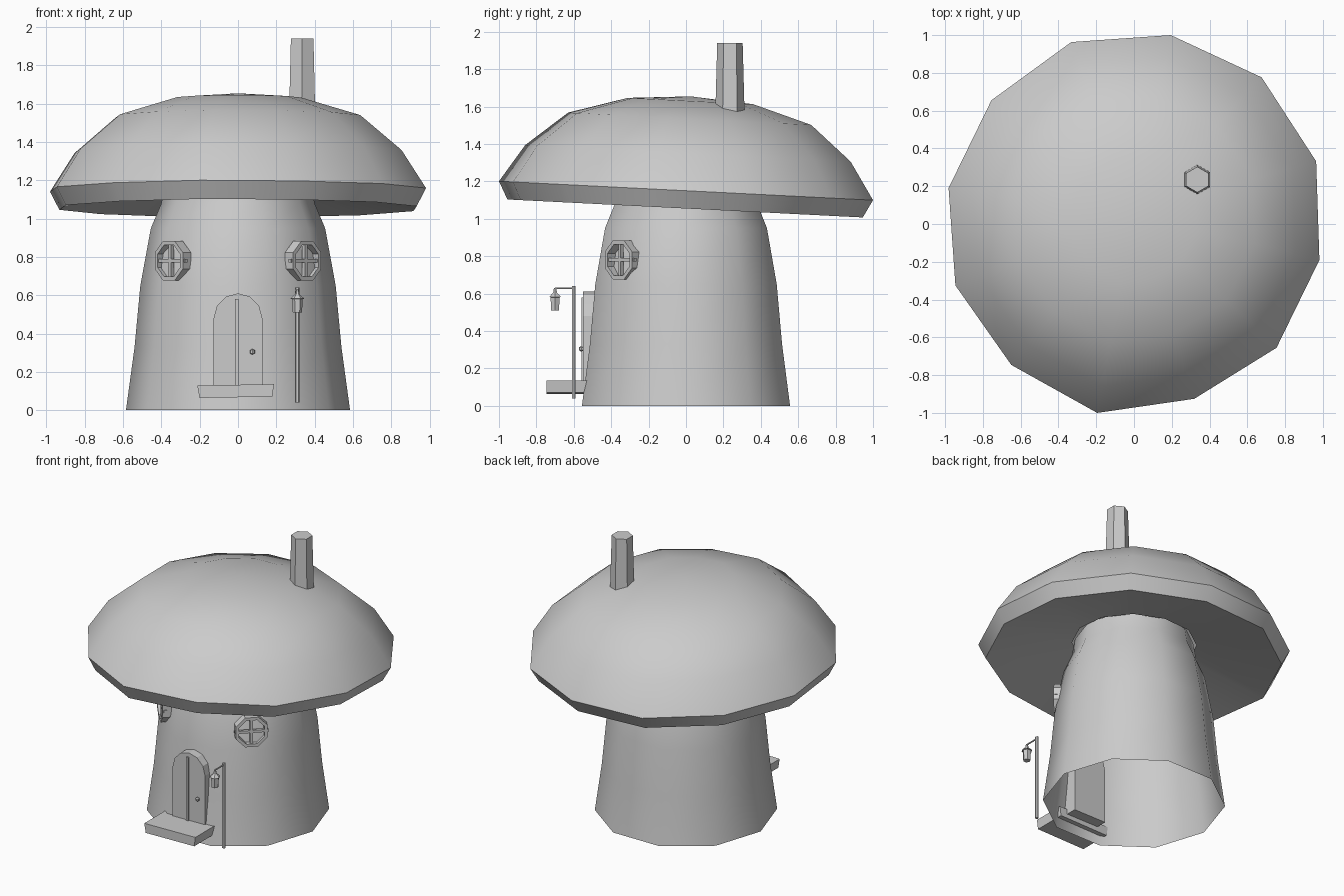
import bpy, bmesh, math
from mathutils import Matrix, Vector

cube = bpy.data.objects.get("Cube")
if cube:
    bpy.data.objects.remove(cube, do_unlink=True)

grey = bpy.data.materials.new("plain_grey")
grey.use_nodes = True
grey.diffuse_color = (0.6, 0.6, 0.6, 1)
grey.node_tree.nodes["Principled BSDF"].inputs["Base Color"].default_value = (0.6, 0.6, 0.6, 1)


def finish(name, bm, matrix=Matrix(), smooth=0):
    bmesh.ops.recalc_face_normals(bm, faces=bm.faces)
    mesh = bpy.data.meshes.new(name)
    bm.to_mesh(mesh)
    bm.free()
    mesh.materials.append(grey)
    ob = bpy.data.objects.new(name, mesh)
    bpy.context.collection.objects.link(ob)
    ob.matrix_world = matrix
    if smooth:
        bpy.ops.object.select_all(action='DESELECT')
        ob.select_set(True)
        bpy.context.view_layer.objects.active = ob
        bpy.ops.object.shade_smooth_by_angle(angle=math.radians(smooth))
    return ob


def lathe(name, profile, sides, turn=0, wobble=None, matrix=Matrix(), smooth=0,
          cap_start=False, cap_end=False, loop=False):
    """Rings of (radius, z) joined into a skin; radius 0 closes to a point."""
    bm = bmesh.new()
    rings = []
    for r, z in profile:
        if r == 0:
            rings.append([bm.verts.new((0, 0, z))] * sides)
            continue
        ring = []
        for i in range(sides):
            a = math.radians(turn) + math.tau * i / sides
            rr = r * (wobble[i] if wobble else 1)
            ring.append(bm.verts.new((rr * math.cos(a), rr * math.sin(a), z)))
        rings.append(ring)
    pairs = list(zip(rings, rings[1:]))
    if loop:
        pairs.append((rings[-1], rings[0]))
    for low, high in pairs:
        for i in range(sides):
            j = (i + 1) % sides
            corners = list(dict.fromkeys((low[i], low[j], high[j], high[i])))
            bm.faces.new(corners)
    if cap_start:
        bm.faces.new(rings[0])
    if cap_end:
        bm.faces.new(rings[-1])
    return finish(name, bm, matrix, smooth)


def box(name, centre, size, matrix=Matrix(), taper=1):
    bm = bmesh.new()
    bmesh.ops.create_cube(bm, size=1)
    for v in bm.verts:
        k = taper if v.co.z < 0 else 1
        v.co = Vector((v.co.x * size[0] * k, v.co.y * size[1], v.co.z * size[2]))
    return finish(name, bm, matrix @ Matrix.Translation(centre))


def rod(name, start, end, radius, sides=6):
    start, end = Vector(start), Vector(end)
    spin = (end - start).to_track_quat('Z', 'Y').to_matrix().to_4x4()
    return lathe(name, [(radius, 0), (radius, (end - start).length)], sides,
                 matrix=Matrix.Translation(start) @ spin, cap_start=True, cap_end=True)


# Hollow stem, open at the bottom
lathe("stem", [(.585, 0), (.54, .33), (.51, .65), (.455, .95), (.40, 1.08), (.38, 1.2)],
      10, smooth=50)

# Mushroom cap, leaning back a little, with a hollow underside
tilt = Matrix.Translation((0, 0, 1.15)) @ Matrix.Rotation(math.radians(-2.9), 4, 'X')
uneven = [1.02, 1.03, 1.02, 1.02, 1, 1, 1, .99, 1.02, .98, 1.0, 1.0]
lathe("cap", [(.40, .03), (.95, -.095), (1, 0), (.87, .2), (.65, .385), (.335, .48), (0, .505)],
      12, turn=19, wobble=uneven, matrix=tilt, smooth=45)

# Chimney
lathe("chimney", [(.08, 1.5), (.068, 1.94)], 6, turn=30,
      matrix=Matrix.Translation((.335, .235, 0)), cap_start=True, cap_end=True)

# Arched door slab
bm = bmesh.new()
half, spring = .127, .48
outline = [(-half, .1), (half, .1)]
for i in range(7):
    a = math.pi * i / 6
    outline.append((half * math.cos(a), spring + .13 * math.sin(a)))
face = bm.faces.new([bm.verts.new((x, -.55, z)) for x, z in outline])
extruded = bmesh.ops.extrude_face_region(bm, geom=[face])
for v in extruded["geom"]:
    if isinstance(v, bmesh.types.BMVert):
        v.co.y = -.44
finish("door", bm)
box("door_strip", (-.007, -.55, .355), (.018, .02, .45))
lathe("door_knob", [(0, -.015), (.013, -.008), (.013, .008), (0, .015)], 8,
      matrix=Matrix.Translation((.075, -.56, .305)))

# Doorstep
step_turn = Matrix.Rotation(math.radians(-1), 4, 'Y')
box("doorstep", (-.01, -.63, .1), (.4, .23, .065), step_turn, taper=.95)

# Round windows with crossed bars
for side, sign in (("left", 1), ("right", -1)):
    place = (Matrix.Translation((sign * .34, -.34, .78))
             @ Matrix.Rotation(math.radians(sign * 45), 4, 'Z')
             @ Matrix.Rotation(math.radians(90), 4, 'X'))
    lathe(side + "_window_frame", [(.112, -.03), (.112, .03), (.09, .03), (.09, -.03)],
          8, turn=22.5, matrix=place, loop=True)
    box(side + "_window_upright", (0, 0, .012), (.018, .2, .02), place)
    box(side + "_window_crossbar", (0, 0, .012), (.22, .018, .02), place)

# Lamp post with hanging lantern
rod("lamp_post", (.31, -.6, .04), (.31, -.6, .64), .012)
rod("lamp_arm", (.31, -.595, .628), (.31, -.7, .628), .005)
lathe("lantern", [(.024, .51), (.028, .58), (.036, .582), (.012, .605), (.007, .63)], 6,
      matrix=Matrix.Translation((.31, -.7, 0)), cap_start=True, cap_end=True)
